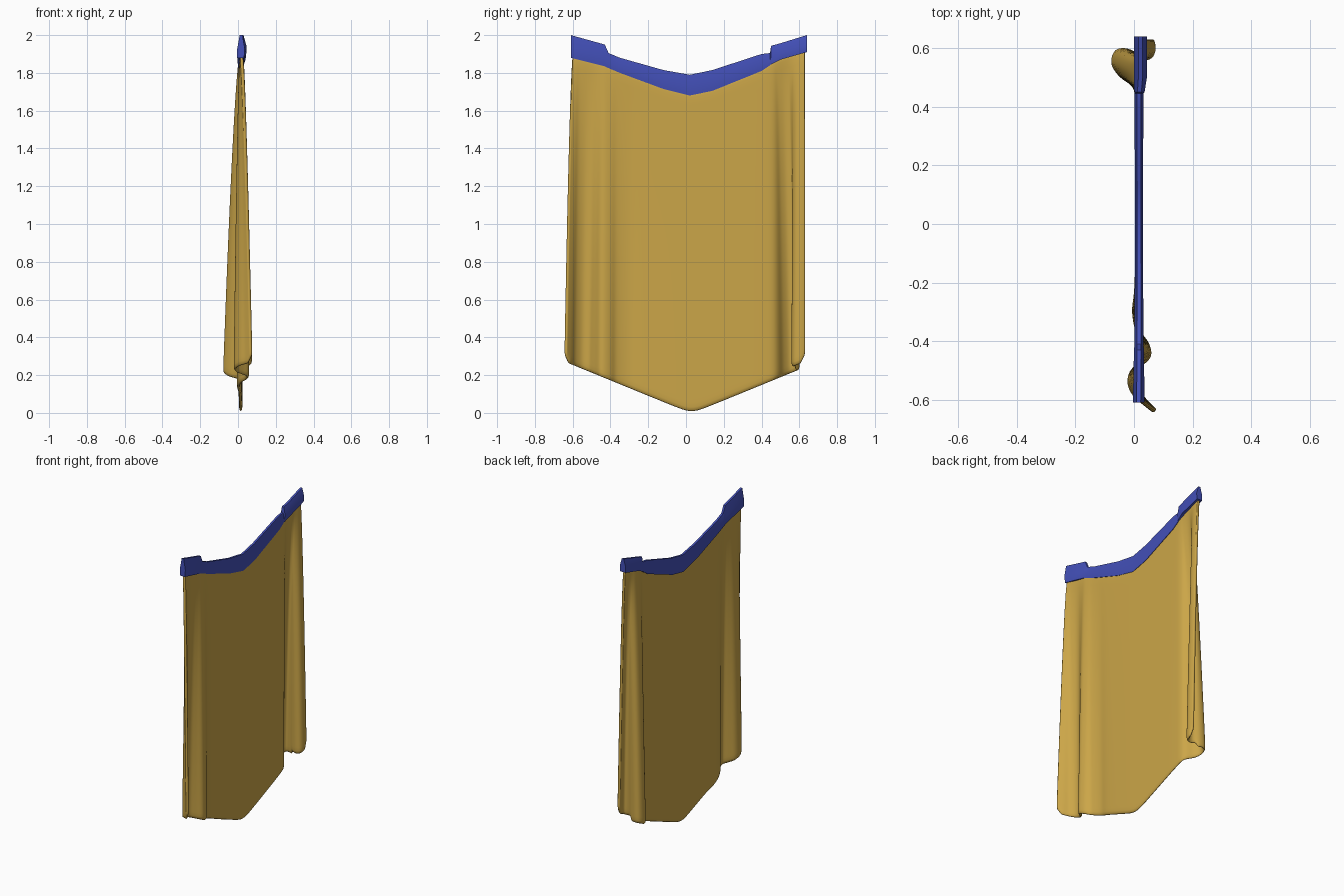
import bpy
import bmesh
from mathutils import Vector

cube = bpy.data.objects.get("Cube")
if cube:
    bpy.data.objects.remove(cube, do_unlink=True)


def make_material(name, rgb):
    mat = bpy.data.materials.new(name)
    mat.use_nodes = True
    colour = (*rgb, 1)
    mat.diffuse_color = colour
    shader = mat.node_tree.nodes["Principled BSDF"]
    shader.inputs["Base Color"].default_value = colour
    shader.inputs["Roughness"].default_value = 0.8
    return mat


def finish(name, bm, mat):
    bmesh.ops.recalc_face_normals(bm, faces=bm.faces)
    mesh = bpy.data.meshes.new(name)
    bm.to_mesh(mesh)
    bm.free()
    mesh.materials.append(mat)
    obj = bpy.data.objects.new(name, mesh)
    bpy.context.collection.objects.link(obj)
    return obj


def smooth(obj, angle):
    bpy.ops.object.select_all(action="DESELECT")
    obj.select_set(True)
    bpy.context.view_layer.objects.active = obj
    bpy.ops.object.shade_smooth_by_angle(angle=angle)


def bridge(bm, rings, closed):
    """Join neighbouring rows of vertices with quads."""
    for a, b in zip(rings, rings[1:]):
        count = len(a)
        for i in range(count if closed else count - 1):
            j = (i + 1) % count
            bm.faces.new((a[i], a[j], b[j], b[i]))


def spline(points, steps):
    """Sample a smooth curve passing through the points."""
    pts = [Vector(p) for p in points]
    pts = [2 * pts[0] - pts[1]] + pts + [2 * pts[-1] - pts[-2]]
    out = []
    for p, q, r, s in zip(pts, pts[1:], pts[2:], pts[3:]):
        for k in range(steps):
            t = k / steps
            out.append(q + 0.5 * t * ((r - p)
                       + t * (2 * p - 5 * q + 4 * r - s)
                       + t * t * (3 * (q - r) + s - p)))
    return out + [pts[-2]]


gold = make_material("gold cloth", (0.60, 0.38, 0.065))
blue = make_material("blue trim", (0.056, 0.08, 0.48))

# Trim stations: y, lower z, upper z, left x, right x
TRIM = [(-.61, 1.88, 2.0, -.004, .036), (-.43, 1.835, 1.95, 0, .034),
        (-.41, 1.825, 1.905, .002, .032), (-.35, 1.80, 1.88, .002, .032),
        (-.12, 1.715, 1.815, .003, .031), (.02, 1.68, 1.79, .003, .031),
        (.14, 1.705, 1.815, .003, .031), (.4, 1.81, 1.90, .002, .032),
        (.445, 1.84, 1.905, .001, .032), (.45, 1.845, 1.943, .001, .036),
        (.5, 1.87, 1.957, 0, .044), (.64, 1.91, 2.0, 0, .044)]

# Hem outline: hanging y, hanging x, gathered y under the trim
FOLDS = [(-.64, .073, -.60), (-.615, .045, -.58), (-.59, .01, -.555),
         (-.55, -.013, -.52), (-.51, -.008, -.49), (-.48, .02, -.46),
         (-.45, .05, -.43), (-.41, .043, -.4), (-.37, .016, -.36),
         (-.3, .002, -.3), (-.22, .01, -.22), (-.06, .014, -.06),
         (.1, .014, .1), (.26, .014, .26), (.4, .013, .39),
         (.47, .004, .45), (.51, -.045, .48), (.55, -.07, .51),
         (.588, -.058, .535), (.59, -.02, .555), (.568, .02, .575),
         (.572, .055, .595), (.6, .066, .61), (.63, .06, .63)]


def trim_base(y):
    for a, b in zip(TRIM, TRIM[1:]):
        if y <= b[0]:
            t = max(0, (y - a[0]) / (b[0] - a[0]))
            return a[1] + t * (b[1] - a[1])
    return TRIM[-1][1]


# Cloth: folds are deepest at the hem and fade out under the trim
ROWS = 24
columns = spline(FOLDS, 4)
bm = bmesh.new()
grid = []
for row in range(ROWS + 1):
    v = (row / ROWS) ** 1.15
    spread = (1 - v) ** 0.7
    line = []
    for i, (hang_y, hang_x, top_y) in enumerate(columns):
        # Pointed hem, with lifted corners
        hem = 0.41 * ((hang_y - 0.03) ** 2 + 0.0006) ** 0.5 - 0.006
        edge = min(i, len(columns) - 1 - i)
        hem += 0.012 * max(0, 3 - edge)
        if hang_x > 0.0 and hang_y > 0.55:
            hem += 0.03
        top = trim_base(top_y) + 0.03
        line.append(bm.verts.new((0.017 + (hang_x - 0.017) * spread,
                                  top_y + (hang_y - top_y) * spread,
                                  hem + (top - hem) * v)))
    grid.append(line)
bridge(bm, grid, closed=False)
cloth = finish("cloth", bm, gold)
thick = cloth.modifiers.new("thickness", "SOLIDIFY")
thick.thickness = 0.018
thick.offset = 0
soft = cloth.modifiers.new("soft edges", "SUBSURF")
soft.levels = soft.render_levels = 1
smooth(cloth, 1.2)

# Trim: a tapered band with raised ends, following the dipped top edge
bm = bmesh.new()
rings = []
for y, low, high, left, right in TRIM:
    mid = (left + right) / 2
    rise = low + 0.4 * (high - low)
    outline = [(left, low), (right - 0.004, low), (right, rise),
               (mid + 0.007, high), (mid - 0.007, high), (left, rise)]
    rings.append([bm.verts.new((x, y, z)) for x, z in outline])
bridge(bm, rings, closed=True)
bm.faces.new(rings[0])
bm.faces.new(rings[-1])
trim = finish("top_trim", bm, blue)
smooth(trim, 0.5)
